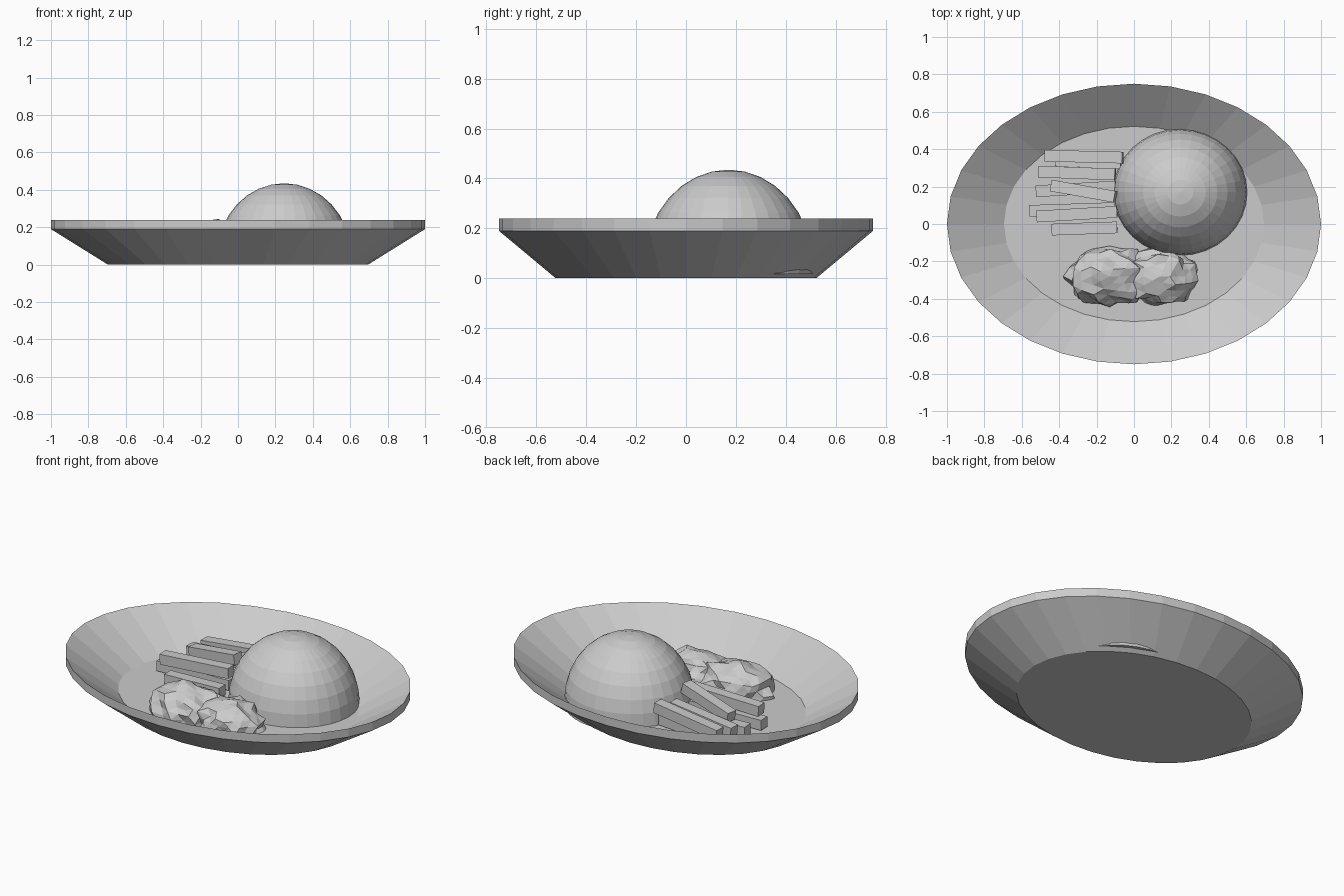
import bpy, bmesh, random
from math import sin, cos, pi, radians
from mathutils import Vector, noise

cube = bpy.data.objects.get("Cube")
if cube:
    bpy.data.objects.remove(cube, do_unlink=True)

grey = bpy.data.materials.new("plain_grey")
grey.use_nodes = True
COLOUR = (0.6, 0.6, 0.6, 1)
grey.diffuse_color = COLOUR
grey.node_tree.nodes["Principled BSDF"].inputs["Base Color"].default_value = COLOUR


def finish(name, bm):
    """Turn a bmesh into a flat-shaded object."""
    bmesh.ops.recalc_face_normals(bm, faces=bm.faces)
    mesh = bpy.data.meshes.new(name)
    bm.to_mesh(mesh)
    bm.free()
    mesh.materials.append(grey)
    obj = bpy.data.objects.new(name, mesh)
    bpy.context.collection.objects.link(obj)
    return obj


def lathe(name, profile, centre=(0, 0), sides=32):
    """Stack elliptical rings (rx, ry, z) and cap both ends."""
    bm = bmesh.new()
    rings = []
    for rx, ry, z in profile:
        angles = [2 * pi * i / sides for i in range(sides)]
        rings.append([bm.verts.new((centre[0] + rx * cos(a), centre[1] + ry * sin(a), z))
                      for a in angles])
    for low, high in zip(rings, rings[1:]):
        for i in range(sides):
            j = (i + 1) % sides
            bm.faces.new((low[i], low[j], high[j], high[i]))
    bm.faces.new(rings[0])
    bm.faces.new(rings[-1])
    return finish(name, bm)


def stick(name, start, end, width=0.062, height=0.06):
    """Square bar running between two points."""
    a, b = Vector(start), Vector(end)
    along = (b - a).normalized()
    side = along.cross(Vector((0, 0, 1))).normalized() * width / 2
    up = side.cross(along).normalized() * height / 2
    bm = bmesh.new()
    ends = [[bm.verts.new(p + s * side + t * up)
             for s, t in ((-1, -1), (1, -1), (1, 1), (-1, 1))] for p in (a, b)]
    for i in range(4):
        j = (i + 1) % 4
        bm.faces.new((ends[0][i], ends[0][j], ends[1][j], ends[1][i]))
    for end_ring in ends:
        bm.faces.new(end_ring)
    return finish(name, bm)


def crumpled(name, centre, size, seed):
    """Leafy heap: a jagged, creased ball."""
    rng = random.Random(seed)
    bm = bmesh.new()
    bmesh.ops.create_icosphere(bm, subdivisions=3, radius=1)
    for v in bm.verts:
        crease = noise.noise(v.co * 2.5 + Vector((seed, 0, 0)))
        v.co *= 0.93 + 0.16 * crease + rng.uniform(-0.1, 0.07)
        v.co = Vector(centre) + Vector(c * s for c, s in zip(v.co, size))
        v.co.z = max(v.co.z, 0.03)
    return finish(name, bm)


# Oval plate: sloping underside, upright rim, sloping inside, flat floor
lathe("plate", [(0.695, 0.522, 0), (1, 0.75, 0.19), (1, 0.75, 0.24), (0.695, 0.522, 0.05)])

# Domed mound
dome = [(0.358, 0.338, 0.018)]
for ring in range(8):
    a = radians(11.25 * ring)
    shrink = cos(a)
    dome.append((0.358 * shrink, 0.338 * shrink, 0.05 + 0.385 * sin(a)))
dome.append((0.004, 0.004, 0.435))
lathe("dome", dome, (0.247, 0.17))

# Loose pile of sticks leaning on the dome
sticks = [
    ((-0.475, 0.365, 0.12), (-0.06, 0.355, 0.17)),
    ((-0.42, 0.34, 0.08), (-0.07, 0.325, 0.09)),
    ((-0.51, 0.28, 0.11), (-0.10, 0.265, 0.15)),
    ((-0.44, 0.205, 0.15), (-0.10, 0.145, 0.215)),
    ((-0.525, 0.175, 0.08), (-0.10, 0.20, 0.08)),
    ((-0.56, 0.07, 0.09), (-0.10, 0.085, 0.09)),
    ((-0.52, 0.04, 0.15), (-0.09, 0.065, 0.17)),
    ((-0.44, -0.03, 0.08), (-0.09, -0.018, 0.085)),
]
for n, (start, end) in enumerate(sticks, 1):
    stick(f"stick_{n}", start, end)

# Crumpled leafy heap in front
crumpled("leaves_right", (-0.13, -0.28, 0.07), (0.24, 0.17, 0.15), 3)
crumpled("leaves_left", (0.14, -0.28, 0.07), (0.22, 0.165, 0.14), 8)
